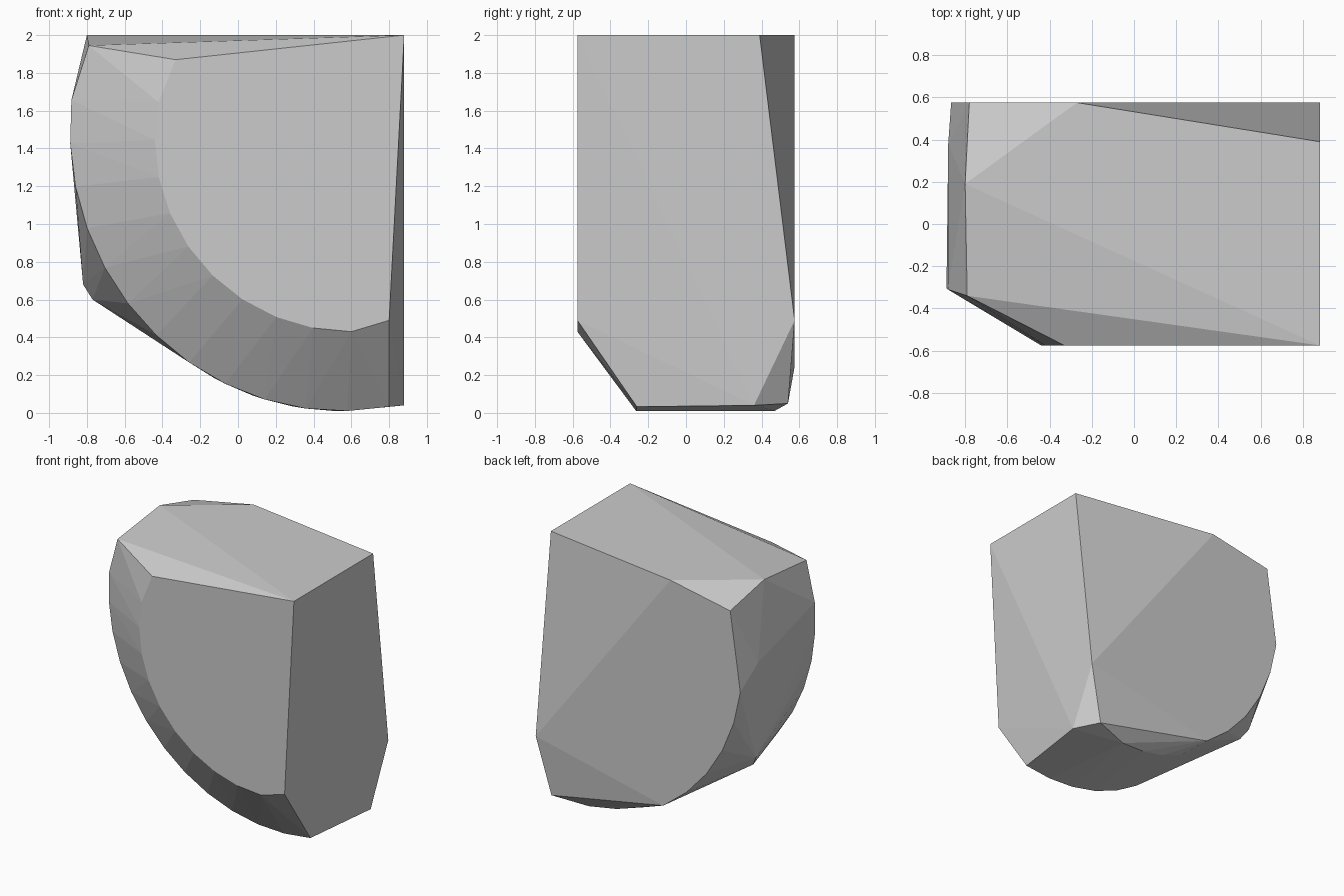
import bpy
import bmesh
from math import cos, sin, radians

cube = bpy.data.objects.get("Cube")
if cube:
    bpy.data.objects.remove(cube, do_unlink=True)

HALF_DEPTH = 0.575
RIGHT = 0.88
TOP = 2.0


def arc(center, radius, start, end, steps, y_start, y_end):
    """Points along an elliptical arc in x-z, with depth drifting from y_start to y_end."""
    points = []
    for i in range(steps + 1):
        t = i / steps
        angle = radians(start + (end - start) * t)
        x = center[0] + radius[0] * cos(angle)
        z = center[1] + radius[1] * sin(angle)
        points.append((x, y_start + (y_end - y_start) * t, z))
    return points


def convex_solid(name, points, material):
    """Flat-faced convex solid wrapped around the given points."""
    bm = bmesh.new()
    for point in points:
        bm.verts.new(point)
    result = bmesh.ops.convex_hull(bm, input=bm.verts[:])
    loose = [v for v in bm.verts if not v.link_faces]
    bmesh.ops.delete(bm, geom=loose, context='VERTS')
    bmesh.ops.dissolve_limit(bm, angle_limit=radians(0.5),
                             verts=bm.verts[:], edges=bm.edges[:])
    bmesh.ops.recalc_face_normals(bm, faces=bm.faces[:])
    mesh = bpy.data.meshes.new(name)
    bm.to_mesh(mesh)
    bm.free()
    mesh.materials.append(material)
    obj = bpy.data.objects.new(name, mesh)
    bpy.context.collection.objects.link(obj)
    return obj


# Single plain grey
grey = bpy.data.materials.new("light_grey")
grey.use_nodes = True
color = (0.6, 0.6, 0.6, 1.0)
grey.diffuse_color = color
grey.node_tree.nodes["Principled BSDF"].inputs["Base Color"].default_value = color

# Curved outer rim and the smaller rim of the front face
outer_center, outer_radius = (0.55, 1.5), (1.44, 1.49)
inner_center, inner_radius = (0.6, 1.45), (1.04, 1.02)
points = []
points += arc(inner_center, inner_radius, 169, 270, 9, -HALF_DEPTH, -HALF_DEPTH)
points += arc(outer_center, outer_radius, 174, 280, 12, -0.31, -0.26)
points += arc(outer_center, (1.43, 1.48), 188, 238, 5, HALF_DEPTH, HALF_DEPTH)
points += arc(outer_center, outer_radius, 242, 268, 3, 0.38, 0.47)

# Flat end on the straight side
points += [
    (RIGHT, -HALF_DEPTH, TOP),
    (RIGHT, 0.39, TOP),
    (RIGHT, HALF_DEPTH, 0.49),
    (RIGHT, 0.36, 0.04),
    (0.77, 0.54, 0.05),
    (0.8, -HALF_DEPTH, 0.49),
]

# Chamfered top corners
points += [
    (-0.27, HALF_DEPTH, TOP),
    (-0.8, 0.19, TOP),
    (-0.78, HALF_DEPTH, 1.9),
    (-0.79, -0.34, 1.945),
    (-0.33, -HALF_DEPTH, 1.87),
]

# Rear bulge of the curved side
points += [
    (-0.88, 0.38, 1.45),
    (-0.82, 0.32, 0.68),
    (-0.77, 0.28, 0.6),
]

convex_solid("chipped_block", points, grey)
